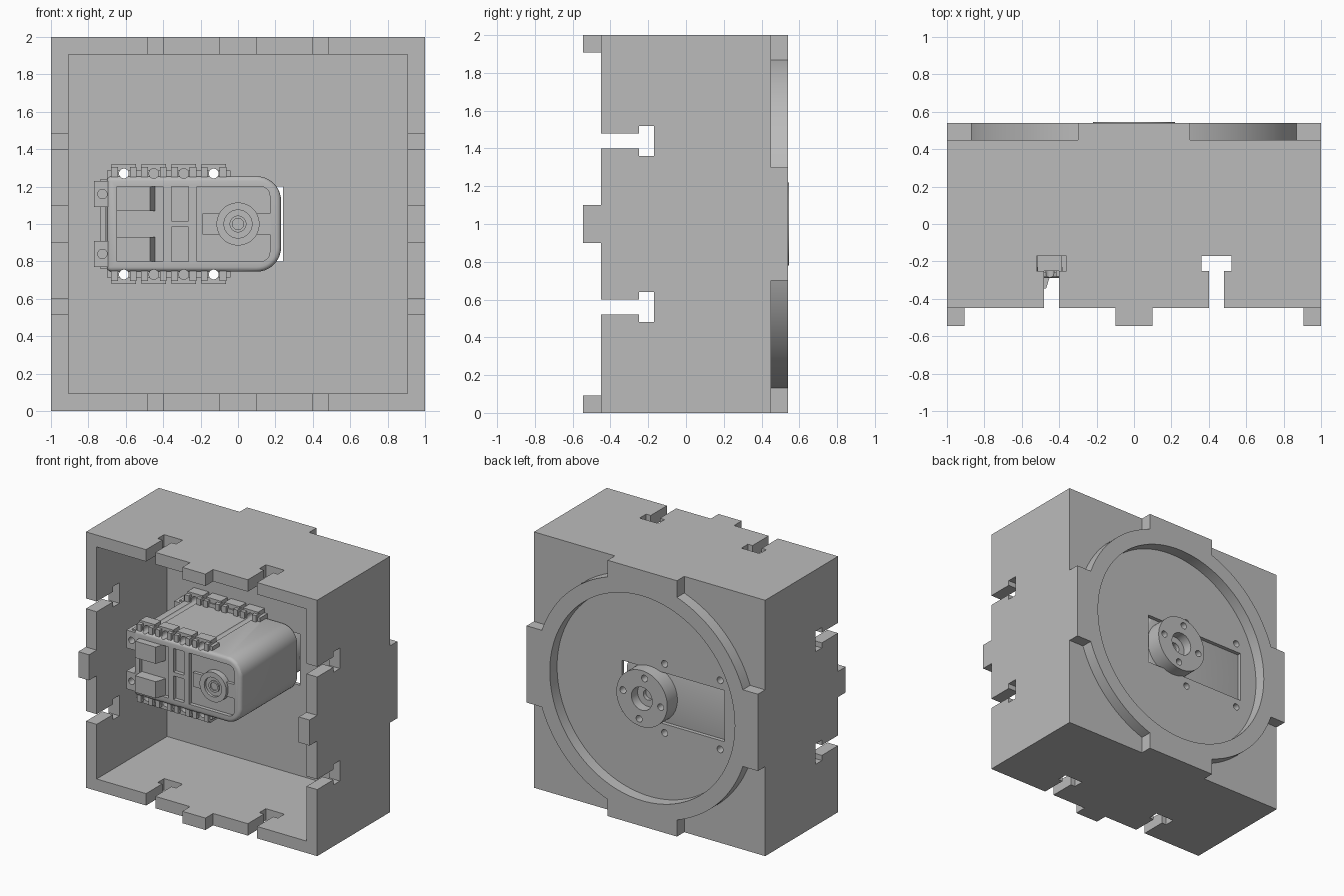
import bpy, bmesh, math
from mathutils import Matrix

if "Cube" in bpy.data.objects:
    bpy.data.objects.remove(bpy.data.objects["Cube"], do_unlink=True)

grey = bpy.data.materials.new("grey plastic")
grey.use_nodes = True
grey.diffuse_color = (0.5, 0.5, 0.5, 1)
grey.node_tree.nodes["Principled BSDF"].inputs["Base Color"].default_value = (0.5, 0.5, 0.5, 1)


def finish(name, bm):
    bmesh.ops.recalc_face_normals(bm, faces=bm.faces)
    mesh = bpy.data.meshes.new(name)
    bm.to_mesh(mesh)
    bm.free()
    mesh.materials.append(grey)
    obj = bpy.data.objects.new(name, mesh)
    bpy.context.collection.objects.link(obj)
    return obj


def box(name, x0, x1, y0, y1, z0, z1):
    bm = bmesh.new()
    bmesh.ops.create_cube(bm, size=1)
    for v in bm.verts:
        v.co = ((x0 + x1) / 2 + v.co.x * (x1 - x0),
                (y0 + y1) / 2 + v.co.y * (y1 - y0),
                (z0 + z1) / 2 + v.co.z * (z1 - z0))
    return finish(name, bm)


def disc(name, r, y0, y1, x=0, z=1, sides=32):
    bm = bmesh.new()
    turn = Matrix.Translation((x, (y0 + y1) / 2, z)) @ Matrix.Rotation(math.pi / 2, 4, "X")
    bmesh.ops.create_cone(bm, cap_ends=True, segments=sides, radius1=r, radius2=r,
                          depth=y1 - y0, matrix=turn)
    return finish(name, bm)


def prism(name, outline, y0, y1):
    bm = bmesh.new()
    face = bm.faces.new([bm.verts.new((x, y0, z)) for x, z in outline])
    out = bmesh.ops.extrude_face_region(bm, geom=[face])
    bmesh.ops.translate(bm, vec=(0, y1 - y0, 0),
                        verts=[g for g in out["geom"] if isinstance(g, bmesh.types.BMVert)])
    return finish(name, bm)


def apply(obj, mod):
    bpy.context.view_layer.objects.active = obj
    bpy.ops.object.modifier_apply(modifier=mod.name)


def combine(obj, others, operation="DIFFERENCE"):
    for other in others:
        mod = obj.modifiers.new("combine", "BOOLEAN")
        mod.operation, mod.solver, mod.object = operation, "EXACT", other
        apply(obj, mod)
        bpy.data.objects.remove(other, do_unlink=True)


def smooth(obj):
    bpy.ops.object.select_all(action="DESELECT")
    obj.select_set(True)
    bpy.context.view_layer.objects.active = obj
    bpy.ops.object.shade_smooth_by_angle(angle=math.radians(30))


def rounded(x0, x1, half, r):
    """Outline with the two +x corners rounded, about height 1."""
    pts = [(x0, 1 + half), (x0, 1 - half)]
    for cz, start in ((1 - half + r, -90), (1 + half - r, 0)):
        pts += [(x1 - r + r * math.cos(math.radians(start + a)),
                 cz + r * math.sin(math.radians(start + a))) for a in range(0, 91, 9)]
    return pts


# Housing: open box with centre tabs on the front rim
FLOOR, INNER = 0.45, 0.42
housing = box("housing", -1, 1, -0.45, 0.45, 0, 2)
combine(housing, [box("tab", -0.1, 0.1, -0.545, -0.4, 0, 2),
                  box("tab", -1, 1, -0.545, -0.4, 0.9, 1.1),
                  box("bar", -0.3, 0.3, 0.4, 0.54, 0, 2),
                  box("bar", -1, 1, 0.4, 0.54, 0.7, 1.3),
                  disc("rim", 0.92, 0.4, 0.54, sides=128)], "UNION")
cutters = [box("cavity", -0.907, 0.907, -0.7, INNER, 0.093, 1.907),
           disc("recess", 0.8, FLOOR, 0.7, sides=128),
           box("window", -0.65, 0.24, 0.3, 0.7, 0.8, 1.2)]

# T-shaped nut slots through all four walls
for c in (-0.44, 0.44):
    for half, y0, y1 in ((0.04, -0.6, -0.24), (0.08, -0.25, -0.17)):
        cutters.append(box("slot", c - half, c + half, y0, y1, -0.1, 2.1))
        cutters.append(box("slot", -1.1, 1.1, y0, y1, 1 + c - half, 1 + c + half))
for x in (-0.61, -0.13):
    for z in (0.73, 1.27):
        cutters.append(disc("hole", 0.026, 0.3, 0.6, x, z))
combine(housing, cutters)
smooth(housing)

# Motor body with softened edges and a sunken front panel
FRONT = -0.29
body = prism("motor_body", rounded(-0.7, 0.23, 0.255, 0.13), FRONT, INNER)
bevel = body.modifiers.new("soft edges", "BEVEL")
bevel.width, bevel.segments, bevel.limit_method = 0.025, 3, "ANGLE"
bevel.angle_limit = math.radians(40)
apply(body, bevel)
combine(body, [prism("panel", rounded(-0.65, 0.17, 0.2, 0.05), FRONT - 0.1, FRONT + 0.03)])

# Screw lugs, in a front row and a back row on both long sides
LUGS = (-0.61, -0.45, -0.29, -0.13)
ROWS = ((FRONT + 0.01, -0.17), (0.31, INNER))
holes = [disc("hole", 0.026, -0.6, 0.6 if x in (LUGS[0], LUGS[-1]) else -0.2, x, z)
         for x in LUGS for z in (0.73, 1.27)]
parts = []
for y0, y1 in ROWS:
    for s in (-1, 1):
        low, mid, top = sorted((1 + s * 0.24, 1 + s * 0.285)), 1 + s * 0.25, 1 + s * 0.32
        parts.append(box("flange", -0.7, -0.04, y0 + 0.02, y1, *low))
        for x in LUGS:
            parts.append(box("lug", x - 0.065, x + 0.065, y0 + 0.03, y1, *sorted((mid, top))))
            for side in (-1, 1):
                parts.append(box("cheek", x + side * 0.05 - 0.018, x + side * 0.05 + 0.018,
                                 y0, y0 + 0.05, *sorted((mid, 1 + s * 0.305))))
    # End flange with two ears
    parts.append(box("end", -0.735, -0.68, y0 + 0.02, y1, 0.76, 1.24))
    for z in (0.84, 1.16):
        parts.append(box("ear", -0.77, -0.69, y0, y1, z - 0.07, z + 0.07))
combine(body, parts, "UNION")
combine(body, holes + [disc("hole", 0.025, -0.4, -0.22, -0.725, z) for z in (0.84, 1.16)]
        + [box("notch", -0.8, -0.71, -0.4, -0.1, 0.91, 1.09)])
smooth(body)

# Raised connector blocks with a sloping inner side
for label, z0 in (("lower", 0.8), ("upper", 1.07)):
    block = box(label + "_block", -0.65, -0.44, -0.345, FRONT + 0.04, z0, z0 + 0.13)
    for v in block.data.vertices:
        if v.co.x > -0.5 and v.co.y < -0.3:
            v.co.x -= 0.03

# Panel ribs and crossbar
for i, (x0, x1) in enumerate(((-0.4, -0.355), (-0.265, -0.22))):
    box("panel_rib_%d" % (i + 1), x0, x1, FRONT, FRONT + 0.04, 0.8, 1.2)
box("panel_crossbar", -0.4, -0.22, FRONT, FRONT + 0.04, 0.985, 1.015)

# Idler boss on the front panel
box("boss_plate", -0.19, 0.17, FRONT + 0.005, FRONT + 0.04, 0.945, 1.055)
boss = disc("idler_boss", 0.115, FRONT - 0.02, FRONT + 0.04, sides=48)
combine(boss, [disc("groove", 0.075, FRONT - 0.1, FRONT, sides=48)])
smooth(boss)
pin = disc("idler_pin", 0.045, FRONT - 0.01, FRONT + 0.03)
combine(pin, [disc("bore", 0.03, FRONT - 0.1, FRONT + 0.02)])
smooth(pin)

# Output wheel at the back with a stepped bore and four screw holes
hub = disc("output_wheel", 0.22, INNER - 0.02, 0.546, sides=64)
bores = [disc("bore", 0.09, 0.47, 0.7, sides=48), disc("bore", 0.04, 0.44, 0.7)]
for k in range(4):
    a = math.radians(8 + 90 * k)
    bores.append(disc("hole", 0.026, 0.45, 0.7, 0.165 * math.cos(a), 1 + 0.165 * math.sin(a)))
combine(hub, bores)
smooth(hub)
